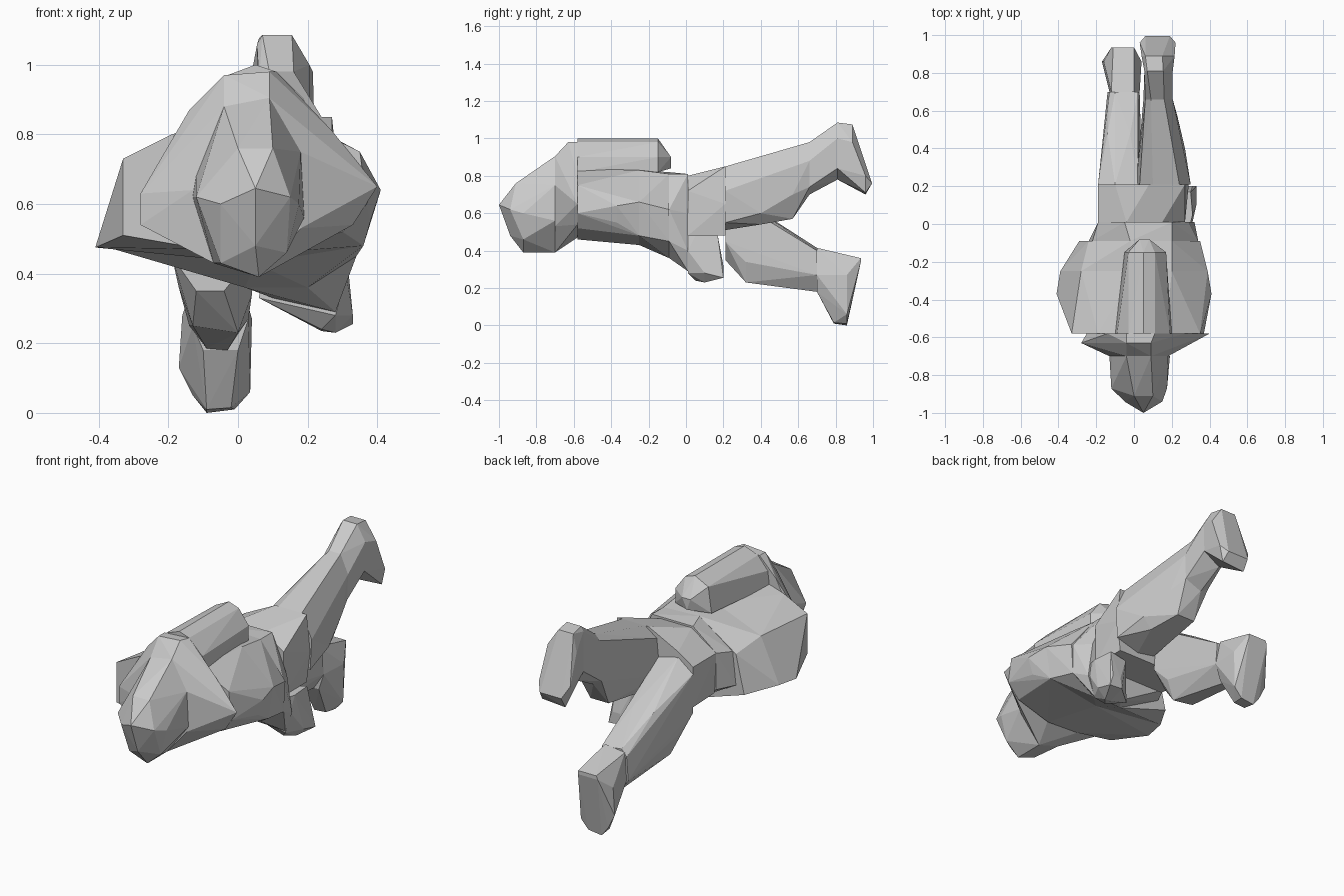
import bpy, bmesh, math


def hull(name, rings):
    """Faceted convex solid from cross-sections: y -> [(x, z), ...]"""
    bm = bmesh.new()
    for y, pts in rings:
        for x, z in pts:
            bm.verts.new((x, y, z))
    bmesh.ops.convex_hull(bm, input=bm.verts[:])
    loose = [v for v in bm.verts if not v.link_faces]
    bmesh.ops.delete(bm, geom=loose, context='VERTS')
    bmesh.ops.dissolve_limit(bm, angle_limit=math.radians(2),
                             verts=bm.verts[:], edges=bm.edges[:])
    bmesh.ops.recalc_face_normals(bm, faces=bm.faces[:])
    me = bpy.data.meshes.new(name)
    bm.to_mesh(me)
    bm.free()
    ob = bpy.data.objects.new(name, me)
    bpy.context.collection.objects.link(ob)
    return ob


# Head
hull("head", [
    (-1.0, [(0.05, 0.645)]),
    (-0.94, [(-0.05, 0.60), (0.05, 0.48), (0.15, 0.62)]),
    (-0.91, [(0.0, 0.76), (0.1, 0.76)]),
    (-0.87, [(0.06, 0.39), (-0.05, 0.43), (-0.12, 0.62), (0.175, 0.60), (0.14, 0.46)]),
    (-0.70, [(-0.04, 0.88), (0.09, 0.905), (0.18, 0.75), (0.19, 0.56), (0.06, 0.39),
             (-0.07, 0.43), (-0.13, 0.62), (-0.12, 0.68)])])

# Shoulders
hull("shoulders", [
    (-0.70, [(-0.04, 0.88), (0.09, 0.905), (0.18, 0.75), (0.18, 0.53), (0.06, 0.39),
             (-0.07, 0.43), (-0.13, 0.64)]),
    (-0.63, [(-0.04, 0.97), (0.09, 0.98), (-0.28, 0.63), (-0.28, 0.54)]),
    (-0.58, [(-0.04, 0.97), (0.11, 0.98), (0.27, 0.81), (0.40, 0.65), (0.33, 0.54),
             (0.1, 0.47), (-0.1, 0.47), (-0.2, 0.54), (-0.25, 0.66), (-0.14, 0.87)])])

# Chest
waist = [(-0.39, 0.48), (-0.28, 0.72), (0.0, 0.83), (0.2, 0.83), (0.39, 0.66),
         (0.36, 0.48), (0.05, 0.43)]
hull("chest", [
    (-0.58, [(-0.33, 0.73), (-0.19, 0.80), (-0.06, 0.84), (0.17, 0.84), (0.35, 0.75),
             (0.37, 0.60), (0.30, 0.52), (0.1, 0.46), (-0.1, 0.47), (-0.33, 0.51)]),
    (-0.37, [(-0.41, 0.475), (0.41, 0.64), (0.38, 0.55), (0.1, 0.445)]),
    (-0.25, waist)])

# Back pack
hull("back_pack", [
    (-0.58, [(-0.1, 0.82), (-0.09, 0.9), (-0.03, 0.97), (0.05, 1.0), (0.11, 0.98),
             (0.19, 0.9), (0.2, 0.82)]),
    (-0.15, [(-0.05, 0.82), (-0.03, 0.96), (0.05, 1.0), (0.11, 0.98), (0.17, 0.9), (0.17, 0.82)]),
    (-0.08, [(0.03, 0.9), (0.08, 0.9), (0.05, 0.84)])])

# Waist and hips
belly = [(-0.29, 0.46), (-0.24, 0.67), (-0.02, 0.82), (0.2, 0.81), (0.35, 0.62),
         (0.34, 0.45), (0.2, 0.36), (0.02, 0.36)]
hull("waist", [(-0.25, waist), (-0.09, belly)])
hull("hips", [
    (-0.09, [(-0.24, 0.50), (-0.22, 0.68), (-0.02, 0.82), (0.2, 0.81), (0.34, 0.62),
             (0.34, 0.45), (0.2, 0.36), (0.02, 0.36)]),
    (0.01, [(-0.19, 0.5), (-0.19, 0.7), (-0.05, 0.81), (0.2, 0.81), (0.29, 0.6),
            (0.32, 0.4), (0.28, 0.29), (0.1, 0.33)])])

# Pelvis
hull("pelvis", [
    (0.01, [(-0.18, 0.48), (-0.19, 0.7), (-0.04, 0.80), (0.15, 0.80), (0.27, 0.72), (0.27, 0.48)]),
    (0.21, [(-0.19, 0.48), (-0.19, 0.7), (-0.1, 0.76), (0.08, 0.85), (0.27, 0.85),
            (0.29, 0.65), (0.27, 0.48)])])

# Hanging hand by the hip
hull("hand", [
    (0.01, [(0.06, 0.33), (0.08, 0.48), (0.30, 0.48), (0.31, 0.40), (0.28, 0.28)]),
    (0.05, [(0.24, 0.24), (0.16, 0.28), (0.31, 0.48)]),
    (0.10, [(0.24, 0.235), (0.28, 0.23), (0.33, 0.28)]),
    (0.17, [(0.30, 0.48), (0.2, 0.46)]),
    (0.20, [(0.25, 0.26), (0.33, 0.255), (0.31, 0.32), (0.26, 0.32)])])

# Raised leg
knee = [(0.05, 0.73), (0.06, 0.95), (0.09, 0.98), (0.16, 0.98), (0.205, 0.88),
        (0.20, 0.74), (0.1, 0.70)]
hull("raised_leg", [
    (0.21, [(0.01, 0.6), (0.03, 0.8), (0.1, 0.85), (0.24, 0.85), (0.30, 0.72),
            (0.29, 0.55), (0.15, 0.51), (0.04, 0.53)]),
    (0.40, [(0.27, 0.60), (0.22, 0.54), (0.06, 0.55)]),
    (0.57, [(0.07, 0.57), (0.18, 0.57), (0.23, 0.70)]),
    (0.66, knee)])
ankle = [(0.055, 0.84), (0.055, 1.06), (0.07, 1.085), (0.155, 1.085), (0.205, 1.0),
         (0.20, 0.84), (0.1, 0.78)]
hull("raised_ankle", [(0.66, knee), (0.81, ankle)])
hull("raised_foot", [
    (0.81, ankle),
    (0.89, [(0.06, 1.075), (0.15, 1.075), (0.215, 0.98), (0.04, 0.98)]),
    (0.96, [(0.06, 0.70), (0.2, 0.71), (0.22, 0.80), (0.03, 0.82)]),
    (0.995, [(0.06, 0.76), (0.19, 0.76)])])

# Lowered leg
hull("lowered_leg", [
    (0.21, [(-0.19, 0.45), (-0.19, 0.66), (-0.1, 0.73), (0.02, 0.70), (0.04, 0.45),
            (-0.04, 0.35), (-0.12, 0.35)]),
    (0.32, [(-0.17, 0.36), (-0.13, 0.25), (0.0, 0.23), (0.04, 0.34)]),
    (0.48, [(-0.14, 0.54), (-0.02, 0.55)]),
    (0.70, [(-0.14, 0.25), (-0.13, 0.38), (-0.1, 0.415), (0.02, 0.40), (0.03, 0.27),
            (-0.03, 0.18), (-0.09, 0.185)])])
hull("lowered_foot", [
    (0.70, [(-0.13, 0.25), (-0.12, 0.40), (0.0, 0.415), (0.03, 0.27), (0.0, 0.18), (-0.1, 0.18)]),
    (0.79, [(-0.09, 0.01), (-0.02, 0.015)]),
    (0.86, [(-0.17, 0.13), (-0.13, 0.05), (-0.09, 0.0), (-0.01, 0.01), (0.035, 0.06),
            (0.04, 0.27), (-0.16, 0.28)]),
    (0.935, [(-0.12, 0.34), (0.0, 0.34), (-0.11, 0.36), (0.0, 0.36)])])
